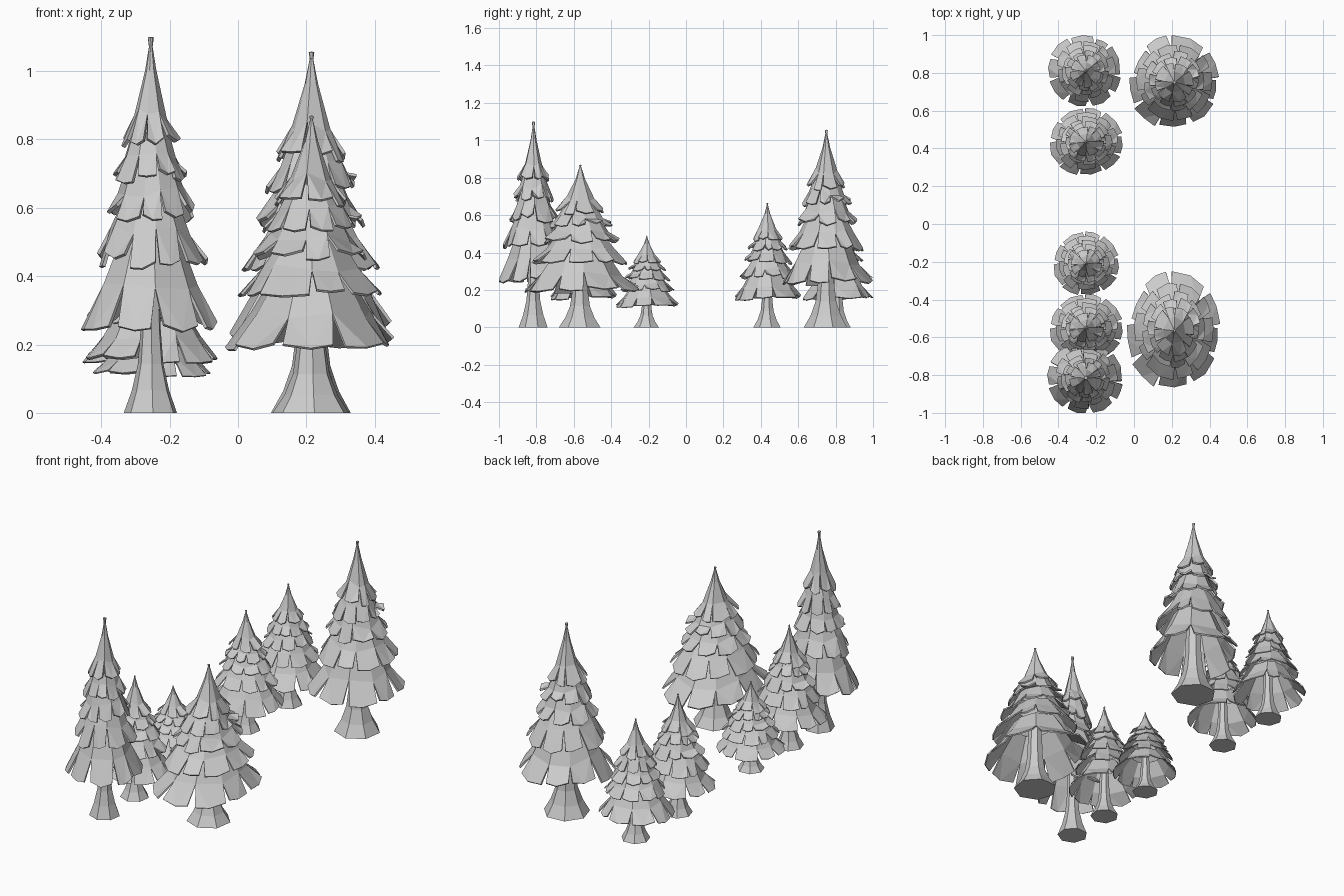
import bpy, math, random

if "Cube" in bpy.data.objects:
    bpy.data.objects.remove(bpy.data.objects["Cube"])

# tiers of the crown: rings of (height fraction, radius fraction), last ring is the ragged hem
TIERS = [
    [(1.0, 0.004), (0.91, 0.085), (0.80, 0.24), (0.705, 0.44)],
    [(0.77, 0.24), (0.69, 0.39), (0.62, 0.56)],
    [(0.68, 0.32), (0.595, 0.49), (0.52, 0.68)],
    [(0.58, 0.38), (0.485, 0.60), (0.395, 0.83)],
    [(0.46, 0.46), (0.335, 0.72), (0.225, 1.0)],
]
TRUNK = [(0, 1.0), (0.06, 0.70), (0.13, 0.48), (0.22, 0.38), (0.5, 0.28)]


def add_object(name, verts, faces, loc):
    mesh = bpy.data.meshes.new(name)
    mesh.from_pydata(verts, [], faces)
    mesh.validate()
    ob = bpy.data.objects.new(name, mesh)
    ob.location = loc
    bpy.context.collection.objects.link(ob)
    return ob


def polar(a, r, z):
    return [r * math.cos(a), r * math.sin(a), z]


def crown(seed):
    """Unit crown: stacked concave skirts whose hems are cut into flaps."""
    rng = random.Random(seed)
    verts, faces = [], []
    for t, rings in enumerate(TIERS):
        n = 8 if t == 0 else 9 + t % 2
        off = rng.uniform(0, math.tau)
        ang = [off + math.tau * (i + rng.uniform(-.2, .2)) / n for i in range(n)]
        base = len(verts)
        last = len(rings) - 2
        for k, (z, r) in enumerate(rings[:-1]):
            for a in ang:
                j = rng.uniform(-.025, .015) if k == last else 0
                verts.append(polar(a, r * (1 - j), z + j))
        for k in range(last):
            for i in range(n):
                a, b = base + k * n + i, base + k * n + (i + 1) % n
                faces.append((a, a + n, b + n, b))
        # flaps with V-shaped slits between them
        hz, hr = rings[-1]
        for i in range(n):
            a0 = ang[i]
            w = (ang[(i + 1) % n] - a0) % math.tau
            r = hr * rng.uniform(.93, 1.05)
            z = hz + rng.uniform(-.012, .022)
            g0, g1 = rng.uniform(.03, .15), rng.uniform(.03, .15)
            s = len(verts)
            verts.append(polar(a0 + w * g0, r * rng.uniform(.96, 1.02), z + rng.uniform(0, .02)))
            verts.append(polar(a0 + w * .5, r, z))
            verts.append(polar(a0 + w * (1 - g1), r * rng.uniform(.96, 1.02), z + rng.uniform(0, .02)))
            m0, m1 = base + last * n + i, base + last * n + (i + 1) % n
            faces += [(m0, s, s + 1), (m0, s + 1, m1), (m1, s + 1, s + 2)]
    return verts, faces


def tree(name, cx, cy, h, xr, yr, trunk_r, seed):
    # crown, stretched to its own spread on each of the four sides
    verts, faces = crown(seed)
    for axis, c, (lo, hi) in ((0, cx, xr), (1, cy, yr)):
        mx = max(v[axis] for v in verts)
        mn = min(v[axis] for v in verts)
        for v in verts:
            v[axis] *= (hi - c) / mx if v[axis] > 0 else (lo - c) / mn
    for v in verts:
        v[2] *= h
    ob = add_object(name + "_foliage", verts, faces, (cx, cy, 0))
    mod = ob.modifiers.new("thickness", 'SOLIDIFY')
    mod.thickness = 0.009 * h
    mod.offset = -1
    # flared trunk
    n = 7
    tv = [polar(math.tau * i / n + .3, r * trunk_r, z * h) for z, r in TRUNK for i in range(n)]
    tf = [(k * n + i, k * n + (i + 1) % n, (k + 1) * n + (i + 1) % n, (k + 1) * n + i)
          for k in range(len(TRUNK) - 1) for i in range(n)]
    tf += [tuple(range(n))[::-1], tuple(range(len(tv) - n, len(tv)))]
    add_object(name + "_trunk", tv, tf, (cx, cy, 0))


# the grove: a row of slim firs and two broad ones
tree("fir_back", -.255, .81, .67, (-.455, -.07), (.625, 1.0), .075, 3)
tree("fir_mid_back", -.255, .435, .665, (-.445, -.06), (.26, .615), .075, 5)
tree("fir_small", -.255, -.21, .49, (-.425, -.08), (-.375, -.04), .07, 5)
tree("fir_mid_front", -.255, -.55, .675, (-.445, -.06), (-.725, -.37), .075, 5)
tree("fir_tall_front", -.255, -.815, 1.1, (-.46, -.06), (-1.0, -.63), .08, 3)
tree("broad_fir_back", .215, .75, 1.057, (-.025, .45), (.515, 1.0), .12, 8)
tree("broad_fir_front", .215, -.565, .87, (-.038, .457), (-.865, -.25), .115, 8)
